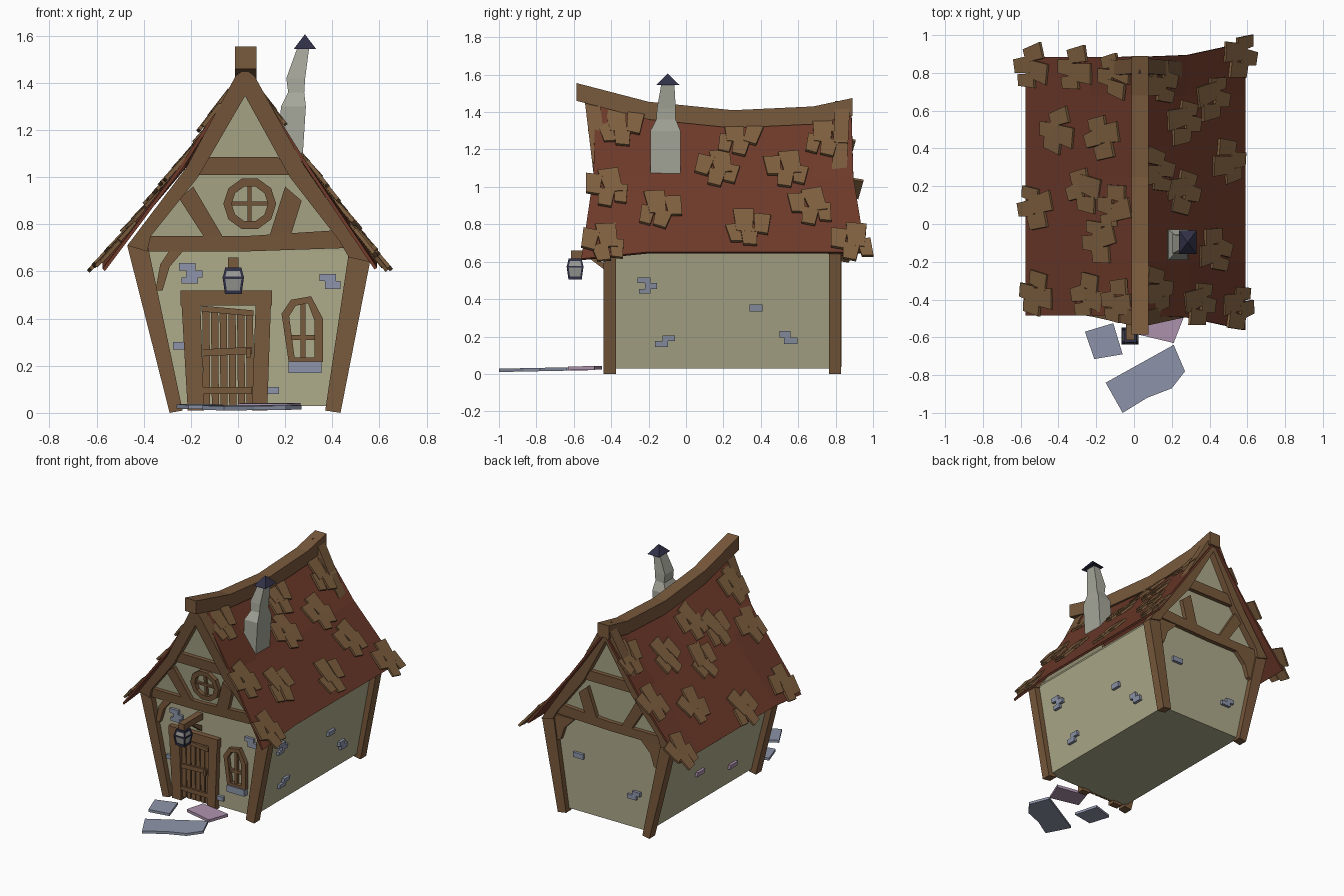
import bpy, bmesh, math, random
from mathutils import Vector, Matrix

random.seed(4)
cube = bpy.data.objects.get("Cube")
if cube:
    bpy.data.objects.remove(cube)


def material(name, *rgb):
    m = bpy.data.materials.new(name)
    m.use_nodes = True
    m.diffuse_color = (*rgb, 1)
    m.node_tree.nodes["Principled BSDF"].inputs["Base Color"].default_value = (*rgb, 1)
    return m


PLASTER = material("plaster", .42, .405, .255)
TIMBER = material("timber", .19, .10, .045)
SHINGLE = material("shingle_wood", .21, .115, .05)
ROOF = material("roof_red", .155, .042, .023)
STONE = material("blue_stone", .27, .30, .40)
PINK = material("pink_stone", .42, .29, .42)
CHIMNEY = material("chimney_grey", .38, .385, .325)
IRON = material("dark_iron", .03, .03, .065)
GLASS = material("lantern_glass", .32, .32, .30)


def finish(bm, name, mat):
    bmesh.ops.recalc_face_normals(bm, faces=bm.faces)
    me = bpy.data.meshes.new(name)
    bm.to_mesh(me)
    bm.free()
    me.materials.append(mat)
    ob = bpy.data.objects.new(name, me)
    bpy.context.collection.objects.link(ob)
    return ob


# Surfaces that flat outlines are laid on: u, v across, d outwards
def lean(z):
    return max(0, z - .7)

def front(u, v, d): return (u, -.40 - .12 * lean(v) - d, v)
def back(u, v, d): return (u, .79 + .05 * lean(v) + d, v)
def right(u, v, d): return (.405 + (v - .03) * .183 + d, u, v)
def left(u, v, d): return (-.255 - (v - .03) * .246 - d, u, v)
def ground(u, v, d): return (u, v, d + .02 * (v + 1))


def skin(bm, loops):
    rings = [[bm.verts.new(p) for p in lp] for lp in loops]
    n = len(rings[0])
    for a, b in zip(rings, rings[1:]):
        for i in range(n):
            bm.faces.new((a[i], a[(i + 1) % n], b[(i + 1) % n], b[i]))
    bm.faces.new(rings[0])
    bm.faces.new(rings[-1])


def rect(u0, u1, v0, v1):
    return [(u0, v0), (u1, v0), (u1, v1), (u0, v1)]


def panels(name, mat, place, d0, d1, outlines):
    bm = bmesh.new()
    for pts in outlines:
        skin(bm, [[place(u, v, d) for u, v in pts] for d in (d0, d1)])
    return finish(bm, name, mat)


def frame(outer, inner):
    n = len(outer)
    return [[outer[i], outer[(i + 1) % n], inner[(i + 1) % n], inner[i]] for i in range(n)]


def loft(name, mat, sections):
    bm = bmesh.new()
    skin(bm, [[(x - a, y - b, z), (x + a, y - b, z), (x + a, y + b, z), (x - a, y + b, z)]
              for x, y, z, a, b in sections])
    return finish(bm, name, mat)


# House body and gables
bm = bmesh.new()
outline = [(-.255, .03), (.405, .03), (.52, .66), (.5, .69), (-.42, .69)]
skin(bm, [[(x, y, z) for x, z in outline] for y in (-.40, .79)])
finish(bm, "wall_body", PLASTER)
gable = [(-.43, .69), (.5, .69), (.27, 1.03), (.03, 1.40), (-.2, 1.0)]

# Timber frame, much the same on both ends
tie = [[(-.42, .685), (.03, .685), (.03, .75), (-.42, .75)],
       [(.03, .685), (.47, .70), (.42, .775), (.03, .75)]]
collar = [(-.18, 1.01), (.23, 1.01), (.17, 1.085), (-.12, 1.085)]
struts = [[(-.25, .91), (-.19, .96), (-.06, .74), (-.14, .74)],
          [(.20, .96), (.27, .90), (.22, .74), (.13, .74)]]
front_knees = [[(-.35, .52), (-.32, .52), (-.29, .62), (-.23, .69), (-.29, .69), (-.33, .63)]]
back_knees = [[(-.36, .50), (-.32, .52), (-.29, .61), (-.21, .69), (-.40, .69)],
              [(.46, .50), (.42, .52), (.39, .61), (.31, .69), (.49, .69)]]
rakes = [[(-.47, .71), (-.385, .685), (-.37, .75), (-.17, 1.0), (-.22, 1.04)],
         [(-.22, 1.04), (-.17, 1.0), (.03, 1.345), (.03, 1.46), (-.01, 1.43)],
         [(.56, .64), (.47, .66), (.43, .73), (.22, 1.0), (.28, 1.05)],
         [(.28, 1.05), (.22, 1.0), (.03, 1.345), (.03, 1.46), (.07, 1.43)]]
posts = [[(-.29, .0), (-.235, .01), (-.385, .72), (-.47, .71)],
         [(.37, .01), (.435, 0), (.56, .64), (.47, .68)]]
for side, place, knees in (("front", front, front_knees), ("back", back, back_knees)):
    panels(side + "_gable", PLASTER, place, -.04, 0, [gable])
    panels(side + "_posts", TIMBER, place, -.025, .04, posts)
    panels(side + "_rakes", TIMBER, place, -.03, .05, rakes)
    panels(side + "_braces", TIMBER, place, -.02, .03, tie + [collar] + struts + knees)

# Round gable window
def circle(r):
    return [(.05 + r * math.cos(i * math.tau / 10), .887 + r * math.sin(i * math.tau / 10)) for i in range(10)]

panels("round_window_frame", TIMBER, front, 0, .03, frame(circle(.112), circle(.077)))
panels("round_window_bars", TIMBER, front, 0, .018, [rect(.04, .058, .81, .965), rect(-.03, .13, .88, .896)])

# Arched window
outer = [(.215, .215), (.185, .42), (.225, .48), (.31, .495), (.36, .40), (.36, .215)]
inner = [(.24, .235), (.217, .41), (.245, .455), (.297, .465), (.325, .39), (.325, .235)]
panels("arched_window_frame", TIMBER, front, 0, .03, frame(outer, inner))
panels("arched_window_bars", TIMBER, front, 0, .02, [rect(.265, .287, .23, .465), rect(.225, .33, .31, .33)])
panels("window_sill", STONE, front, 0, .038, [rect(.215, .355, .17, .217)])

# Door
panels("door_frame", TIMBER, front, -.01, .038, [
    [(-.215, .04), (-.145, .04), (-.16, .47), (-.24, .47)],
    [(.06, .04), (.125, .04), (.14, .47), (.075, .47)], rect(-.245, .145, .455, .52)])
panels("door_feet", TIMBER, front, -.01, .038, [rect(-.215, -.145, .01, .04), rect(.06, .125, .01, .04)])
panels("door_planks", TIMBER, front, 0, .02,
       [[(x, .03), (x + .03, .03), (x + .027, .445 - .1 * (x + .15)), (x - .004, .45 - .1 * (x + .15))]
        for x in [-.148 + .037 * i for i in range(6)]])
panels("door_rails", TIMBER, front, .015, .033, [
    [(-.155, .43), (.065, .41), (.065, .435), (-.155, .455)],
    [(-.15, .24), (.06, .25), (.06, .28), (-.15, .27)], rect(-.148, .06, .08, .11)])
panels("door_handle", TIMBER, front, .03, .042, [rect(.035, .052, .235, .275)])

# Exposed wall bricks
panels("front_bricks", STONE, front, 0, .02, [
    rect(-.25, -.18, .605, .635), rect(-.22, -.15, .575, .605), rect(-.24, -.17, .55, .575),
    rect(.345, .415, .56, .59), rect(.37, .435, .525, .56), rect(-.275, -.215, .27, .30),
    rect(.125, .175, .08, .11)])
panels("right_bricks", STONE, right, 0, .02, [
    rect(-.26, -.19, .485, .515), rect(-.22, -.155, .455, .485), rect(-.25, -.19, .43, .455),
    rect(-.125, -.06, .175, .205), rect(-.165, -.095, .145, .175), rect(.34, .41, .335, .37),
    rect(.5, .56, .195, .23), rect(.525, .595, .16, .195)])
panels("left_bricks", PINK, left, 0, .02, [rect(.27, .35, .27, .305), rect(-.14, -.06, .16, .195)])
panels("back_bricks", STONE, back, 0, .02, [
    rect(.25, .33, .415, .45), rect(-.2, -.14, .265, .295), rect(-.17, -.1, .235, .265)])

# Stepping stones
panels("stepping_stones", STONE, ground, .01, .028, [
    [(-.26, -.57), (-.11, -.525), (-.06, -.69), (-.21, -.715)],
    [(-.15, -.84), (.21, -.64), (.27, -.78), (.2, -.87), (.07, -.92), (-.06, -1.0)]])
panels("pink_step", PINK, ground, .012, .032, [[(.04, -.45), (.265, -.49), (.21, -.63), (0, -.58)]])

# Sagging ridge beam
RIDGE = [(-.585, 1.555), (-.2, 1.455), (.25, 1.41), (.68, 1.43), (.89, 1.475)]

def along(table, y):
    for (a, za), (b, zb) in zip(table, table[1:]):
        if y <= b or b == table[-1][0]:
            return za + (zb - za) * (y - a) / (b - a)

bm = bmesh.new()
skin(bm, [[(-.012, y, z - .095), (.078, y, z - .095), (.078, y, z), (-.012, y, z)] for y, z in RIDGE])
finish(bm, "ridge_beam", TIMBER)


# Roof slopes with a kink halfway and a flared eave
def slope(s, t, y):
    top = Vector((.04 if s > 0 else .02, y, along(RIDGE, y) - .078))
    kink = Vector((.285 if s > 0 else -.23, y, 1.05 + .15 * (top.z - 1.40)))
    eave = Vector((.585 if s > 0 else -.57, y, (.648 if s > 0 else .635) - .1 * max(0, -y - .2)))
    return top.lerp(kink, t * 2) if t < .5 else kink.lerp(eave, t * 2 - 1)


for s, name in ((1, "roof_right"), (-1, "roof_left")):
    bm = bmesh.new()
    rows = []
    for t, flare in ((0, 0), (.5, .01), (1, .075)):
        flare = flare if s > 0 else 0
        ys = (-.485 - flare, -.2, .25, .68, .885 + flare)
        rows.append([bm.verts.new(slope(s, t, y)) for y in ys])
    for a, b in zip(rows, rows[1:]):
        for i in range(4):
            bm.faces.new((a[i], a[i + 1], b[i + 1], b[i]))
    mod = finish(bm, name, ROOF).modifiers.new("thickness", "SOLIDIFY")
    mod.thickness, mod.offset = .014, 0

# Clusters of loose shingles
CLUSTERS = {
    1: [(-.34, .14), (.29, .14), (.76, .18), (.16, .42), (.53, .43), (-.43, .58), (-.13, .72),
        (.66, .70), (.34, .84), (-.45, .92), (.88, .94)],
    -1: [(.84, .94), (.83, .6), (.78, .22), (.5, .74), (.45, .35), (.17, .53), (.08, .91), (.1, .22),
         (-.36, .9), (-.1, .38), (-.37, .5), (-.40, .19)]}
# Each slab: offset along the ridge, offset down the slope, half width, half length, lift
SLABS = [(.03, -.045, .055, .085, .016), (-.065, -.02, .045, .07, .020),
         (.0, .07, .045, .06, .024), (.08, .04, .038, .065, .018)]
for s, spots in CLUSTERS.items():
    bm = bmesh.new()
    for y, t in spots:
        c = slope(s, t, y)
        low = min(t + .04, 1)
        down = (slope(s, low, y) - slope(s, low - .04, y)).normalized()
        side = Vector((0, 1, 0))
        out = down.cross(side) * s * -1
        out = out if out.z > 0 else -out
        flip = random.choice((-1, 1))
        for du, dv, w, h, lift in SLABS:
            turn = Matrix.Rotation(random.uniform(-.28, .28), 3, "Z") @ Matrix.Rotation(.07, 3, "X")
            m = Matrix((side, down, out)).transposed() @ turn
            o = c + side * du * flip + down * dv + out * lift
            shape = [(-w, -h), (w, -h * .9), (w * .8, h), (-w * .8, h * .85)]
            skin(bm, [[o + m @ Vector((u, v, d)) for u, v in shape] for d in (-.008, .008)])
    finish(bm, "shingles_right" if s > 0 else "shingles_left", SHINGLE)

# Crooked chimney and its cap
loft("chimney", CHIMNEY, [(.222, -.11, 1.05, .05, .08), (.235, -.11, 1.30, .053, .08),
                          (.247, -.107, 1.36, .034, .052), (.245, -.105, 1.42, .04, .05),
                          (.277, -.097, 1.55, .025, .035)])
loft("chimney_cap", IRON, [(.284, -.097, 1.545, .047, .062), (.284, -.097, 1.605, .001, .001)])

# Hanging lantern on a bracket
loft("bracket_arm", TIMBER, [(-.02, -.505, .615, .022, .11), (-.02, -.505, .66, .022, .11)])
bm = bmesh.new()
skin(bm, [[(x, -.40, .53), (x, -.40, .57), (x, -.49, .62), (x, -.52, .62)] for x in (-.035, -.005)])
finish(bm, "bracket_brace", TIMBER)
LX, LY = -.02, -.593
loft("lantern_glass", GLASS, [(LX, LY, .515, .031, .031), (LX, LY, .575, .041, .041), (LX, LY, .606, .032, .032)])
loft("lantern_base", IRON, [(LX, LY, .505, .036, .036), (LX, LY, .52, .036, .036)])
loft("lantern_band", IRON, [(LX, LY, .568, .045, .045), (LX, LY, .578, .045, .045)])
loft("lantern_cap", IRON, [(LX, LY, .603, .036, .036), (LX, LY, .617, .034, .034)])
for i in range(4):
    sx, sy = (-1, 1)[i % 2], (-1, 1)[i // 2]
    loft("lantern_bar_%d" % i, IRON, [(LX + sx * r, LY + sy * r, z, .005, .005)
                                      for r, z in ((.031, .51), (.04, .573), (.031, .61))])
